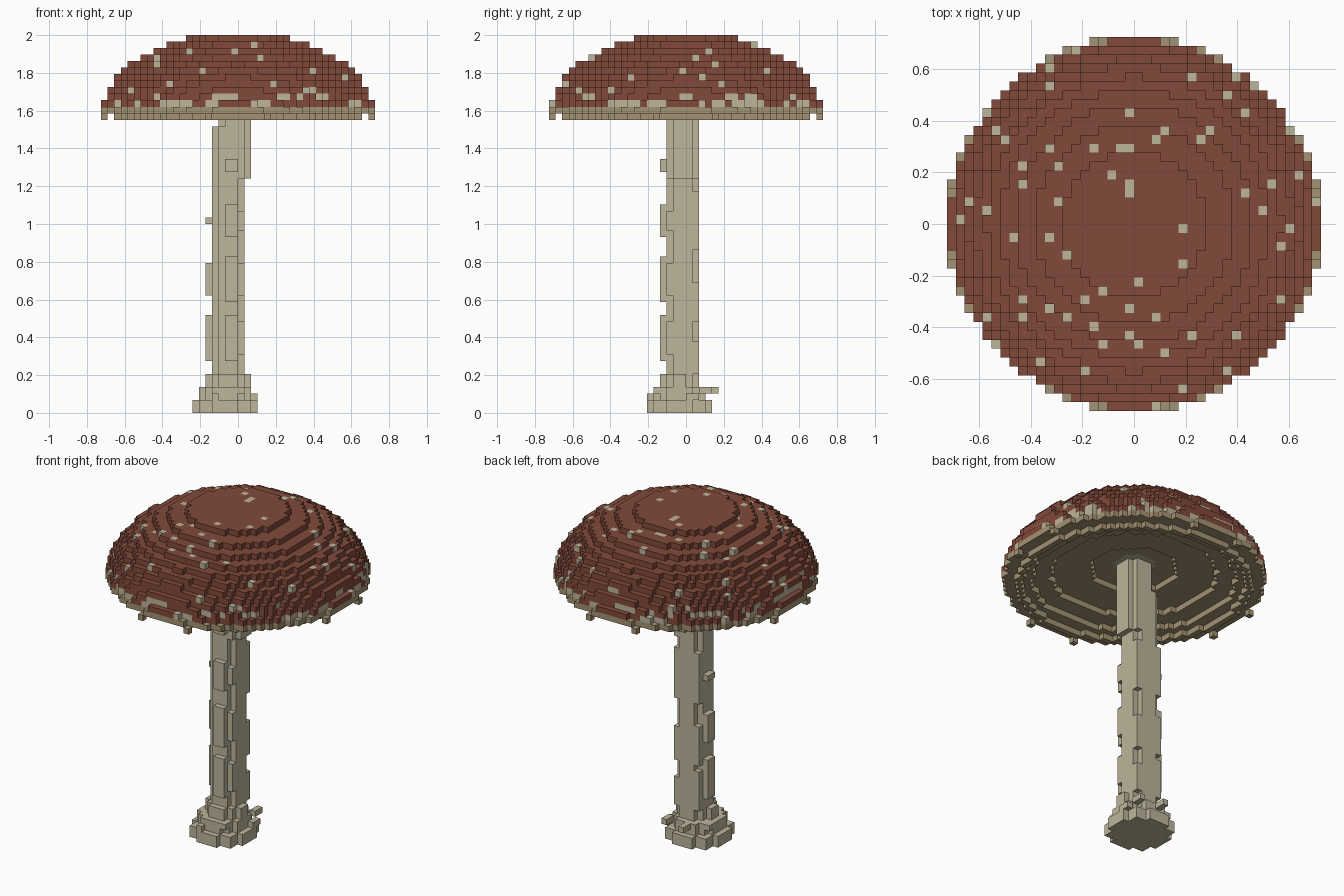
import bpy, math, random

old = bpy.data.objects.get("Cube")
if old:
    bpy.data.objects.remove(old, do_unlink=True)

random.seed(4)
UNIT = 2 / 58          # edge of one block
CAP_LOW, CAP_HIGH = 45, 57


def material(name, rgb):
    m = bpy.data.materials.new(name)
    m.use_nodes = True
    m.diffuse_color = (*rgb, 1)
    m.node_tree.nodes["Principled BSDF"].inputs["Base Color"].default_value = (*rgb, 1)
    return m


RED, CREAM, TAN = range(3)
MATS = [material("cap_red", (0.223, 0.068, 0.043)),
        material("stem_cream", (0.51, 0.46, 0.33)),
        material("gill_tan", (0.37, 0.29, 0.17))]


def block_object(name, cells):
    """Mesh of the exposed faces of a {(x, y, z): material} block set."""
    verts, faces, mats = {}, [], []
    for cell, mat in cells.items():
        for axis in range(3):
            for side in (0, 1):
                near = list(cell)
                near[axis] += 2 * side - 1
                if tuple(near) in cells:
                    continue
                quad = []
                for u, v in ((0, 0), (1, 0), (1, 1), (0, 1)):
                    p = list(cell)
                    p[axis] += side
                    p[(axis + 1) % 3] += u
                    p[(axis + 2) % 3] += v
                    quad.append(verts.setdefault(tuple(p), len(verts)))
                faces.append(quad if side else quad[::-1])
                mats.append(mat)
    mesh = bpy.data.meshes.new(name)
    mesh.from_pydata([[c * UNIT for c in p] for p in verts], [], faces)
    for m in MATS:
        mesh.materials.append(m)
    mesh.polygons.foreach_set("material_index", mats)
    mesh.update()
    obj = bpy.data.objects.new(name, mesh)
    bpy.context.collection.objects.link(obj)
    return obj


def disc(radius, cx=0, cy=0):
    """Block columns whose centres lie within a circle."""
    span = range(-22, 22)
    return [(x, y) for x in span for y in span
            if math.hypot(x + .5 - cx, y + .5 - cy) <= radius]


# Cap: stepped half ellipsoid, hollow underneath
def cap_radius(z):
    return 21 * math.sqrt(max(0, 1 - ((z - CAP_LOW) / 13) ** 2))


hollow = {45: 18, 46: 16.5, 47: 13.5, 48: 7}
side_spots = {47: .65, 48: .5, 49: .2, 50: .18, 51: .1}
cap = {}
for z in range(CAP_LOW, CAP_HIGH + 1):
    outer = 19 if z == CAP_LOW else cap_radius(z)
    patches = {}
    for x, y in disc(outer):
        r = math.hypot(x + .5, y + .5)
        if r <= hollow.get(z, 0):
            continue
        covered = math.hypot(x + .5, y + .5) <= cap_radius(z + 1)
        if z < 47:
            mat = TAN
        elif z == 49 and r < 3.4:
            mat = CREAM
        elif z < 51 and r < outer - 2:
            mat = TAN
        elif covered and z in side_spots:
            key = round(math.atan2(y + .5, x + .5) * 8)
            patch = patches.setdefault(key, random.random() < side_spots[z])
            mat = CREAM if patch else RED
        else:
            mat = CREAM if random.random() < .05 else RED
        cap[x, y, z] = mat

# Eight single blocks hanging from the rim
for a in (-21, 20):
    for b in (-5, 4):
        cap[a, b, CAP_LOW] = TAN
        cap[b, a, CAP_LOW] = TAN
block_object("cap", cap)

# Stem: narrow column that shifts slightly near the top, on a flared foot
stem = {}


def fill(columns, low, high):
    for x, y in columns:
        for z in range(low, high):
            stem[x, y, z] = CREAM


fill(disc(5, -2, -1), 0, 2)
fill(disc(4.2, -2, -1), 2, 4)
fill(disc(3.2, -1.5, -1), 4, 6)
fill(disc(2.6, -1.5, -.5), 0, 44)
fill(disc(2.6, -.5, -.5), 36, 49)

# Rough bark patches on the left and front faces
for low, high in ((8, 15), (18, 23), (29, 30)):
    fill([(-5, -1), (-5, 0)], low, high)
    fill([(-4, -2), (-4, 1)], low - 1, high - 2)
for low, high in ((8, 15), (17, 24), (27, 32), (37, 39)):
    fill([(-2, -4), (-1, -4)], low, high)
    fill([(-3, -3), (0, -3)], low + 1, high - 1)
for low, high in ((6, 11), (14, 20), (25, 34)):
    fill([(0, 1), (-4, 1)], low, high)
# Small lumps around the foot
for x, y, z in ((-4, -6, 2), (0, -5, 3), (2, 0, 2), (-6, 0, 3), (-3, 3, 3), (1, 2, 3)):
    fill([(x, y), (x, y + 1)], z, z + 1)
block_object("stem", stem)
